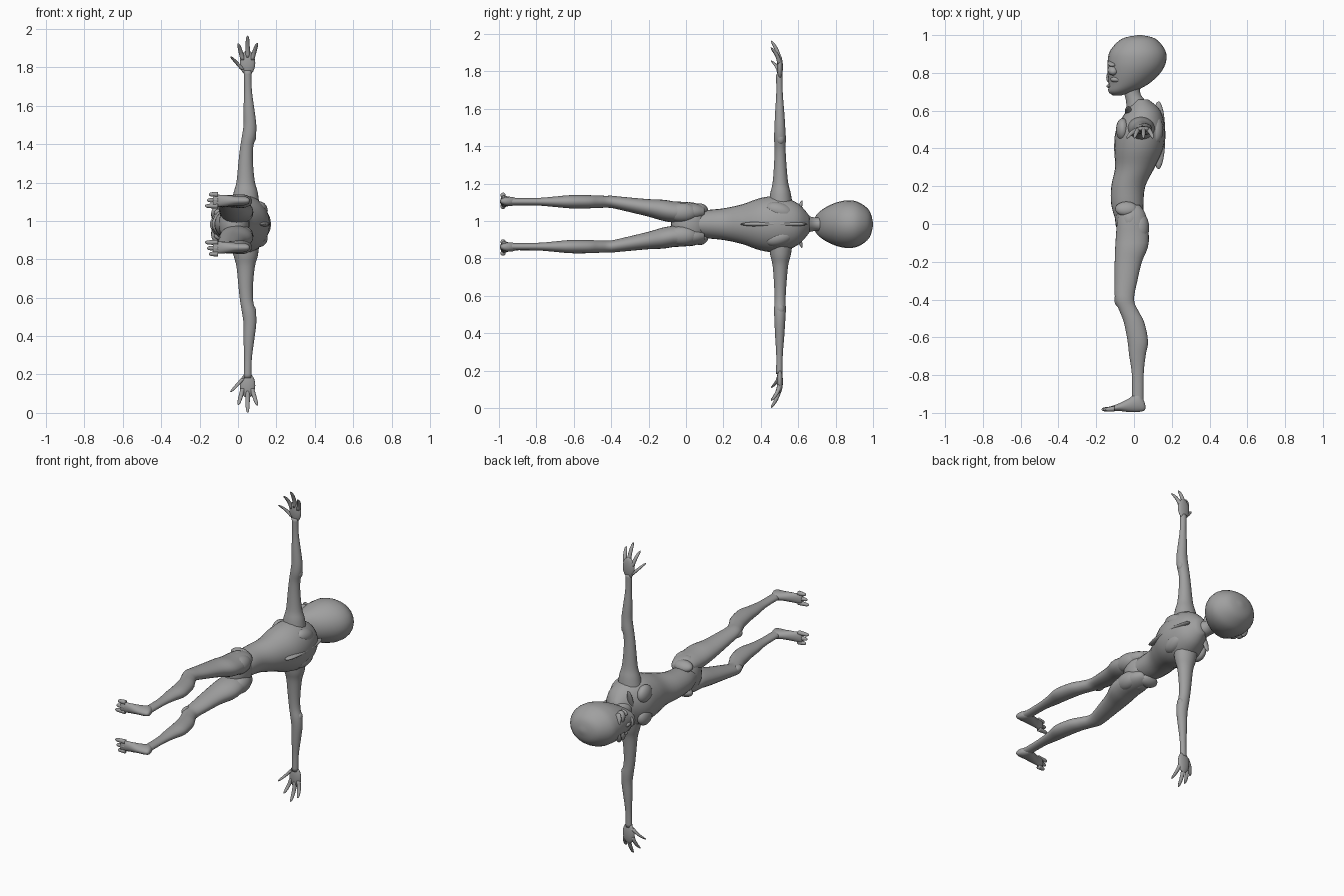
import bpy, bmesh, math
from mathutils import Vector, Matrix

if "Cube" in bpy.data.objects:
    bpy.data.objects.remove(bpy.data.objects["Cube"])

MIDDLE = 0.983      # height of the plane of symmetry
SIDES = 24
STEPS = 4
ALONG_X, ALONG_Y, ALONG_Z = range(3)

skin = bpy.data.materials.new("grey skin")
skin.use_nodes = True
skin.diffuse_color = (0.35, 0.35, 0.35, 1)
skin.node_tree.nodes["Principled BSDF"].inputs["Base Color"].default_value = skin.diffuse_color


def finish(name, bm, mirrored):
    """Turn a bmesh into a smooth object, doubled across the middle plane."""
    bmesh.ops.recalc_face_normals(bm, faces=bm.faces)
    mesh = bpy.data.meshes.new(name)
    bm.to_mesh(mesh)
    bm.free()
    mesh.materials.append(skin)
    mesh.shade_smooth()
    obj = bpy.data.objects.new(name, mesh)
    obj.location.z = MIDDLE
    bpy.context.collection.objects.link(obj)
    if mirrored:
        modifier = obj.modifiers.new("both_sides", "MIRROR")
        modifier.use_axis = (False, False, True)
        modifier.use_mirror_merge = False


def smooth_rows(rows):
    """Smooth a section table with a Catmull-Rom curve."""
    rows = [Vector(row) for row in rows]
    last = len(rows) - 1
    for i in range(last):
        a, b, c, d = (rows[min(max(k, 0), last)] for k in range(i - 1, i + 3))
        for step in range(STEPS):
            t = step / STEPS
            linear = (c - a) / 2
            square = a - b * 2.5 + c * 2 - d / 2
            cube = (b - c) * 1.5 + (d - a) / 2
            yield b + linear * t + square * t**2 + cube * t**3
    yield rows[last]


def tube(name, axis, sections, mirrored):
    """Join oval sections: position, then centre and radius on each other axis."""
    u, v = [k for k in range(3) if k != axis]
    bm = bmesh.new()
    rings = []
    for position, centre_u, radius_u, centre_v, radius_v in sections:
        ring = []
        for k in range(SIDES):
            angle = math.tau * k / SIDES
            point = Vector()
            point[axis] = position
            point[u] = centre_u + radius_u * math.cos(angle)
            point[v] = centre_v + radius_v * math.sin(angle)
            ring.append(bm.verts.new(point))
        rings.append(ring)
    for ring, following in zip(rings, rings[1:]):
        for k in range(SIDES):
            n = (k + 1) % SIDES
            bm.faces.new((ring[k], ring[n], following[n], following[k]))
    bm.faces.new(rings[0])
    bm.faces.new(rings[-1])
    finish(name, bm, mirrored)


def loft(name, axis, rows, ratio, path=lambda t: 0, mirrored=True):
    """Rows give position, centre and radius; ratio and path rule the last axis."""
    sections = [(t, centre, radius, path(t), radius * ratio(t))
                for t, centre, radius in smooth_rows(rows)]
    tube(name, axis, sections, mirrored)


def digit(name, axis, start, tip, radius, curl=0):
    """A tapering finger or toe with a rounded tip."""
    u, v = [k for k in range(3) if k != axis]
    sections = []
    for k in range(STEPS * 3):
        s = math.sin(math.pi / 2 * (k + 0.5) / (STEPS * 3))
        p = Vector(start).lerp(Vector(tip), s)
        p.y -= curl * s * s
        r = radius * (1 - s / 4) * math.sqrt(1 - s**8)
        sections.append((p[axis], p[u], r, p[v], r))
    tube(name, axis, sections, True)


def blob(name, place, size, turn=0, mirrored=True):
    """A soft ellipsoid for muscles and facial features."""
    bm = bmesh.new()
    bmesh.ops.create_uvsphere(bm, u_segments=SIDES, v_segments=SIDES // 2, radius=1)
    bm.transform(Matrix.Translation(place) @ Matrix.Rotation(turn, 4, "X")
                 @ Matrix.Diagonal((*size, 1)))
    finish(name, bm, mirrored)


# Head, with a large skull narrowing to a small jaw
loft("head", ALONG_Y, [
    (1, 0.03, 0.01), (0.98, 0.025, 0.09), (0.92, 0.02, 0.145),
    (0.86, 0.015, 0.155), (0.8, 0, 0.14), (0.74, -0.03, 0.105),
    (0.7, -0.07, 0.065), (0.68, -0.09, 0.02)],
    ratio=lambda y: 0.82, mirrored=False)
blob("eye", (-0.11, 0.815, 0.055), (0.03, 0.026, 0.04), 0.4)
blob("brow", (-0.115, 0.85, 0.05), (0.025, 0.012, 0.045), 0.3)
blob("cheekbone", (-0.09, 0.765, 0.06), (0.035, 0.016, 0.022))
blob("nose", (-0.135, 0.775, 0), (0.012, 0.025, 0.012), mirrored=False)
blob("lips", (-0.13, 0.73, 0), (0.016, 0.01, 0.03), mirrored=False)

# Neck and torso
loft("neck", ALONG_Y, [(0.78, 0, 0.05), (0.7, -0.01, 0.042), (0.65, 0.01, 0.052),
                       (0.6, 0.03, 0.07)],
     ratio=lambda y: 0.85, mirrored=False)
loft("torso", ALONG_Y, [
    (0.66, 0.04, 0.035), (0.6, 0.05, 0.09), (0.5, 0.035, 0.13),
    (0.4, 0.025, 0.13), (0.3, 0.005, 0.105), (0.2, -0.03, 0.09),
    (0.1, -0.035, 0.085), (0, -0.02, 0.07)],
    ratio=lambda y: 0.8 + 0.7 * y, mirrored=False)
blob("pelvis", (-0.02, 0.02, 0), (0.08, 0.1, 0.118), mirrored=False)
blob("spine", (0.13, 0.47, 0), (0.036, 0.18, 0.015), mirrored=False)
blob("shoulder_blade", (0.11, 0.5, 0.07), (0.045, 0.08, 0.045), -0.3)
blob("collarbone", (-0.03, 0.6, 0.06), (0.018, 0.012, 0.07), -0.3)
blob("chest_muscle", (-0.06, 0.5, 0.07), (0.035, 0.06, 0.055))
blob("hip_crest", (-0.04, 0.08, 0.08), (0.06, 0.04, 0.03), -0.4)
blob("buttock", (0.03, -0.02, 0.062), (0.05, 0.085, 0.052))

# Leg, bowing outward from the hip to the knee
loft("leg", ALONG_Y, [
    (0.1, -0.01, 0.04), (0.04, -0.01, 0.075), (-0.1, -0.01, 0.088),
    (-0.2, -0.03, 0.072), (-0.3, -0.042, 0.06), (-0.4, -0.05, 0.05),
    (-0.46, -0.027, 0.05), (-0.52, 0, 0.054), (-0.62, 0.02, 0.054),
    (-0.7, 0.018, 0.043), (-0.8, 0.02, 0.031), (-0.97, 0.02, 0.03)],
    ratio=lambda y: 0.65,
    path=lambda y: 0.065 + 0.055 * min(1, max(0, -3 * y - 0.2)))
blob("kneecap", (-0.08, -0.4, 0.11), (0.024, 0.04, 0.022))

# Foot, widening from the heel to three toes
loft("foot", ALONG_X, [
    (0.06, -0.97, 0.01), (0.05, -0.96, 0.03), (0.02, -0.945, 0.05),
    (-0.03, -0.96, 0.035), (-0.08, -0.97, 0.02), (-0.13, -0.98, 0.012)],
    ratio=lambda x: 0.5 + 100 * (x - 0.02)**2, path=lambda x: 0.122)
for i, name in enumerate(("big_toe", "middle_toe", "little_toe")):
    side = 0.095 + 0.03 * i
    digit(name, ALONG_X, (-0.1, -0.978, side), (-0.172 + 0.01 * i, -0.982, side), 0.014)

# Arm, from shoulder to wrist
loft("arm", ALONG_Z, [
    (0.06, 0.035, 0.08), (0.16, 0.04, 0.064), (0.22, 0.04, 0.048),
    (0.32, 0.04, 0.038), (0.4, 0.045, 0.034), (0.46, 0.057, 0.036),
    (0.52, 0.062, 0.033), (0.6, 0.057, 0.028), (0.7, 0.052, 0.02),
    (0.8, 0.05, 0.02)],
    ratio=lambda z: 0.87, path=lambda z: 0.507 - 0.01 * z)
blob("elbow", (0.075, 0.505, 0.455), (0.02, 0.022, 0.03))

# Hand, with the digits curling toward the feet
blob("palm", (0.05, 0.502, 0.84), (0.04, 0.016, 0.065))
for name, base_x, base_z, tip_x, tip_z in (
        ("thumb", 0.03, 0.8, -0.038, 0.875), ("index_finger", 0.027, 0.85, 0.002, 0.942),
        ("middle_finger", 0.05, 0.86, 0.05, 0.982), ("outer_finger", 0.07, 0.85, 0.1, 0.945)):
    digit(name, ALONG_Z, (base_x, 0.5, base_z), (tip_x, 0.5, tip_z), 0.013, curl=0.045)
